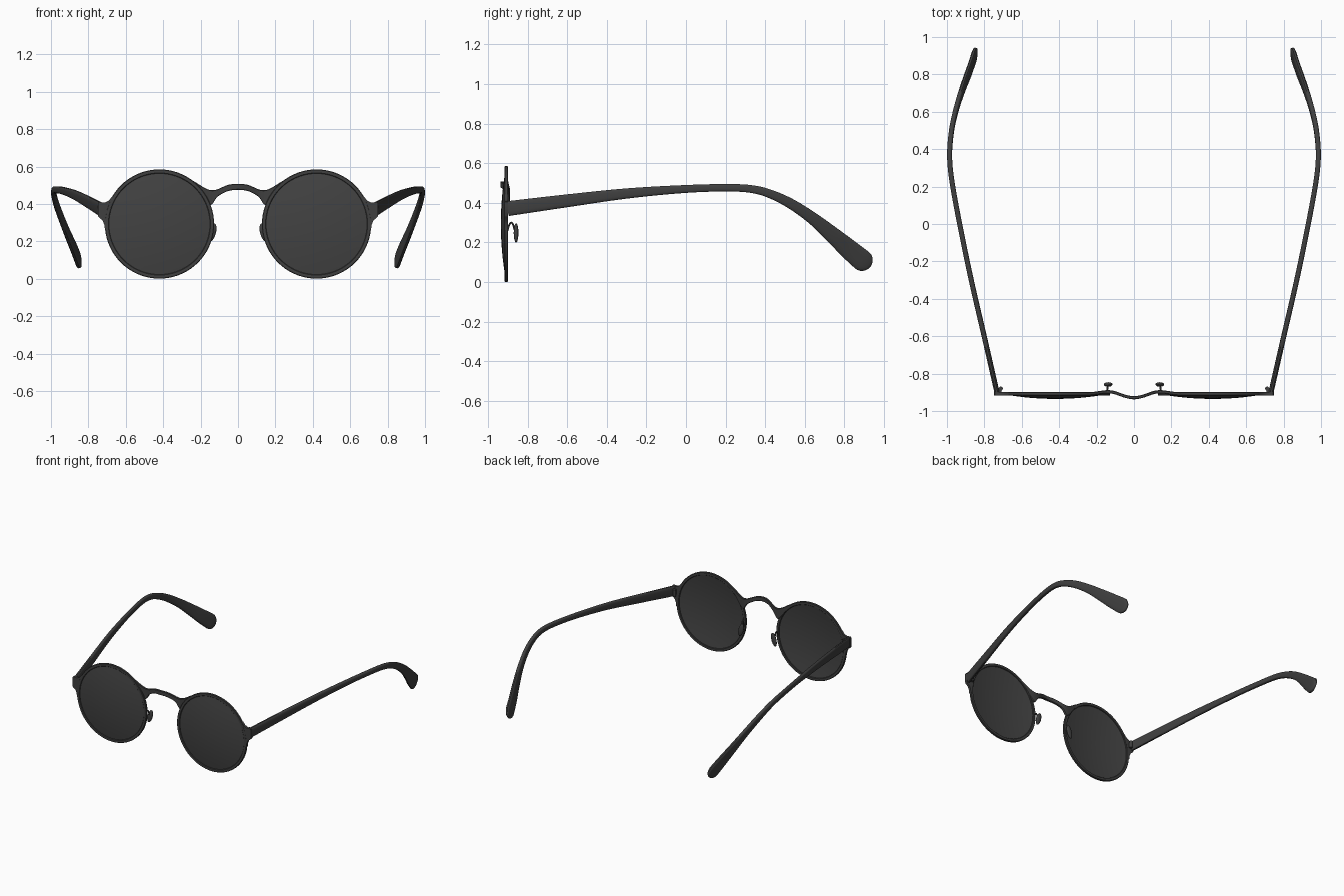
import bpy, bmesh, math
from mathutils import Vector

if "Cube" in bpy.data.objects:
    bpy.data.objects.remove(bpy.data.objects["Cube"])


def material(name, rgb):
    m = bpy.data.materials.new(name)
    m.diffuse_color = (*rgb, 1)
    m.use_nodes = True
    m.node_tree.nodes["Principled BSDF"].inputs["Base Color"].default_value = m.diffuse_color
    return m


FRAME = material("black frame", (0.05, 0.05, 0.05))
LENS = material("dark lens", (0.055, 0.055, 0.055))
CX, CZ, R = 0.42, 0.293, 0.292      # lens centre and rim radius


def loft(name, rings, mat, wrap=False):
    """Skin equal-length closed rings; wrap joins last to first, else cap ends."""
    bm = bmesh.new()
    vs = [[bm.verts.new(p) for p in ring] for ring in rings]
    n = len(vs[0])
    pairs = list(zip(vs, vs[1:])) + ([(vs[-1], vs[0])] if wrap else [])
    for a, b in pairs:
        for i in range(n):
            j = (i + 1) % n
            bm.faces.new((a[i], a[j], b[j], b[i]))
    if not wrap:
        bm.faces.new(vs[0])
        bm.faces.new(vs[-1])
    bmesh.ops.recalc_face_normals(bm, faces=bm.faces)
    me = bpy.data.meshes.new(name)
    bm.to_mesh(me)
    bm.free()
    me.materials.append(mat)
    ob = bpy.data.objects.new(name, me)
    bpy.context.collection.objects.link(ob)
    bpy.ops.object.select_all(action='DESELECT')
    ob.select_set(True)
    bpy.context.view_layer.objects.active = ob
    bpy.ops.object.shade_smooth_by_angle(angle=math.radians(35))
    return ob


def spline(pts, steps=6):
    """Catmull-Rom through points of any dimension."""
    P = [Vector(p) for p in pts]
    P = [2 * P[0] - P[1]] + P + [2 * P[-1] - P[-2]]
    out = []
    for a, b, c, d in zip(P, P[1:], P[2:], P[3:]):
        for k in range(steps):
            t = k / steps
            out.append(0.5 * (2 * b + (c - a) * t + (2 * a - 5 * b + 4 * c - d) * t * t
                              + (3 * b - a - 3 * c + d) * t ** 3))
    return out + [P[-2]]


def sweep(name, path, sizes, mat, power=1.0, n=16):
    """Sweep a superellipse: sizes = (half width, half thickness) per point."""
    rings = []
    for i, p in enumerate(path):
        t = (path[min(i + 1, len(path) - 1)] - path[max(i - 1, 0)]).normalized()
        w = Vector((1, 0, 0)).cross(t).normalized()
        b = t.cross(w)
        ring = []
        for k in range(n):
            a = 2 * math.pi * (k + 0.5) / n
            c, s = math.cos(a), math.sin(a)
            ring.append(p + w * sizes[i][0] * math.copysign(abs(c) ** power, c)
                        + b * sizes[i][1] * math.copysign(abs(s) ** power, s))
        rings.append(ring)
    return loft(name, rings, mat)


def lathe(name, profile, cx, mat, wrap, n=72):
    """Turn an (r, y) profile about the lens axis."""
    ang = [2 * math.pi * k / n for k in range(n)]
    return loft(name, [[(cx + r * math.cos(a), y, CZ + r * math.sin(a)) for a in ang]
                       for r, y in profile], mat, wrap)


# Temple centre line: x, y, z, half width
TEMPLE = [(0.733, -0.898, 0.371, 0.038), (0.797, -0.617, 0.408, 0.033),
          (0.870, -0.30, 0.447, 0.026), (0.932, 0.00, 0.470, 0.020),
          (0.972, 0.22, 0.476, 0.019), (0.985, 0.34, 0.468, 0.020),
          (0.983, 0.43, 0.443, 0.022), (0.970, 0.53, 0.395, 0.026),
          (0.943, 0.64, 0.321, 0.031), (0.910, 0.74, 0.238, 0.041),
          (0.880, 0.82, 0.168, 0.050), (0.857, 0.888, 0.111, 0.055)]

for s, side in ((-1, "left"), (1, "right")):
    # Rim and domed lens
    lathe("rim_" + side, [(0.270, -0.914), (0.273, -0.917), (0.289, -0.917), (R, -0.914),
                          (R, -0.902), (0.289, -0.899), (0.273, -0.899), (0.270, -0.902)],
          s * CX, FRAME, True)
    rr = [0.274 * k / 8 for k in range(9)]
    rr[0] = 0.002
    front = [(r, -0.935 + 0.024 * (r / 0.274) ** 2) for r in rr]
    back = [(r, y + 0.006) for r, y in reversed(front)]
    lathe("lens_" + side, front + back, s * CX, LENS, False)

    # End piece flaring out of the rim to the hinge
    arc = [math.radians(a) for a in (-6, 6, 18, 31)]
    outline = [(CX + 0.28 * math.cos(a), CZ + 0.28 * math.sin(a)) for a in arc]
    outline += [(0.672, 0.441), (0.690, 0.419), (0.712, 0.408), (0.744, 0.410),
                (0.749, 0.404), (0.749, 0.337), (0.743, 0.328), (0.724, 0.312),
                (0.715, 0.290), (0.711, 0.262)]
    loft("end_piece_" + side, [[(s * x, y, z) for x, z in outline]
                               for y in (-0.9165, -0.8985)], FRAME)

    # Hinge barrel and leaf
    hinge = [(s * 0.712, -0.880, 0.345), (s * 0.712, -0.880, 0.395)]
    loft("hinge_barrel_" + side,
         [[(x + 0.011 * math.cos(k * math.pi / 6), y + 0.011 * math.sin(k * math.pi / 6), z)
           for k in range(12)] for x, y, z in hinge], FRAME)
    loft("hinge_leaf_" + side,
         [[(s * x, y, z) for x, y in ((0.706, -0.905), (0.718, -0.905),
                                      (0.728, -0.878), (0.712, -0.874))]
          for z in (0.35, 0.39)], FRAME)

    # Temple arm with rounded paddle tip
    sp = spline([(s * x, y, z, w) for x, y, z, w in TEMPLE])
    path = [Vector(p[:3]) for p in sp]
    sizes = [(p[3], 0.0135) for p in sp]
    end, tan = path[-1].copy(), (path[-1] - path[-2]).normalized()
    for k in range(1, 9):
        a = math.radians(k * 10.8)
        path.append(end + tan * 0.056 * math.sin(a))
        sizes.append((0.055 * math.cos(a), 0.0135 * math.cos(a) ** 0.5))
    sweep("temple_" + side, path, sizes, FRAME, power=0.6)

    # Nose pad on an arched wire
    wire = spline([(s * 0.143, -0.903, 0.255), (s * 0.143, -0.893, 0.288),
                   (s * 0.142, -0.882, 0.300), (s * 0.141, -0.872, 0.286),
                   (s * 0.140, -0.862, 0.25)], 4)
    sweep("nose_pad_wire_" + side, wire, [(0.005, 0.005)] * len(wire), FRAME, n=8)
    bpy.ops.mesh.primitive_uv_sphere_add(segments=24, ring_count=12, radius=1,
                                         location=(s * 0.138, -0.858, 0.248))
    pad = bpy.context.object
    pad.name = "nose_pad_" + side
    pad.scale = (0.020, 0.012, 0.050)
    pad.rotation_euler = (0, -s * math.radians(15), 0)
    pad.data.materials.append(FRAME)
    bpy.ops.object.shade_smooth()

# Bridge: x, top z, bottom z, y; mirrored about the middle
half = [(0.0, 0.508, 0.476, -0.929), (0.05, 0.503, 0.470, -0.920),
        (0.09, 0.487, 0.452, -0.906), (0.115, 0.477, 0.433, -0.899),
        (0.145, 0.474, 0.395, -0.897), (0.18, 0.487, 0.427, -0.901),
        (0.22, 0.512, 0.480, -0.9065), (0.25, 0.530, 0.510, -0.908)]
full = [(-x, t, b, y) for x, t, b, y in reversed(half[1:])] + half
rings = []
for x, t, b, y in spline(full, 5):
    h, c = 0.0085, 0.003
    rings.append([(x, y - h, b + c), (x, y - h + c, b), (x, y + h - c, b), (x, y + h, b + c),
                  (x, y + h, t - c), (x, y + h - c, t), (x, y - h + c, t), (x, y - h, t - c)])
loft("bridge", rings, FRAME)
